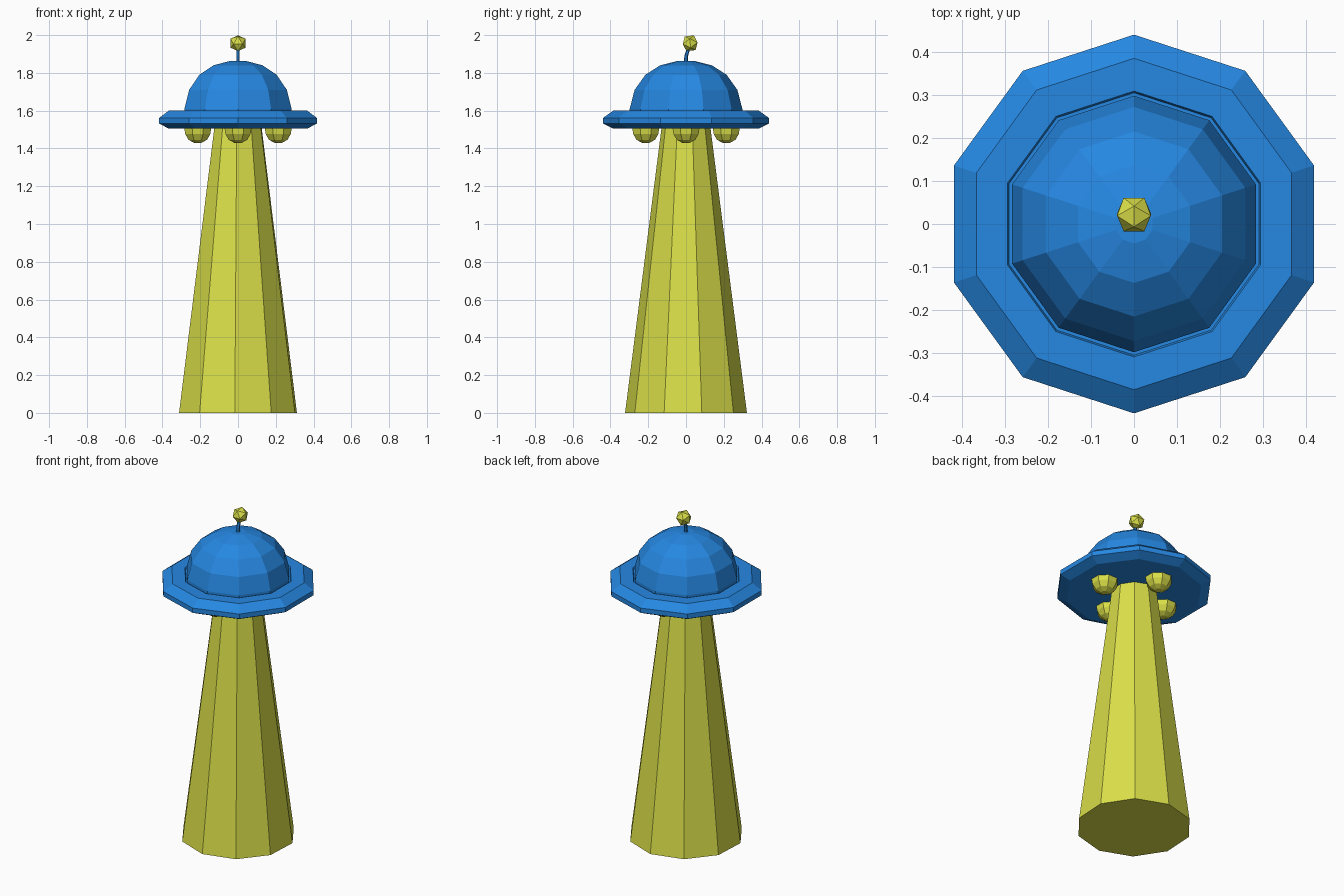
import bpy, bmesh, math
from mathutils import Matrix

if "Cube" in bpy.data.objects:
    bpy.data.objects.remove(bpy.data.objects["Cube"])


def material(name, rgb):
    m = bpy.data.materials.new(name)
    m.diffuse_color = (*rgb, 1)
    m.use_nodes = True
    m.node_tree.nodes["Principled BSDF"].inputs["Base Color"].default_value = m.diffuse_color
    return m


BLUE = material("saucer blue", (0.019, 0.245, 0.76))
YELLOW = material("light yellow", (0.70, 0.74, 0.065))


def finish(name, bm, mat):
    bmesh.ops.recalc_face_normals(bm, faces=bm.faces)
    me = bpy.data.meshes.new(name)
    bm.to_mesh(me)
    bm.free()
    me.materials.append(mat)
    ob = bpy.data.objects.new(name, me)
    bpy.context.collection.objects.link(ob)
    return ob


def lathe(name, profile, sides, mat, turn=0.0, at=(0, 0)):
    """Stack of rings (radius, z[, y shift]), closed at both ends; first corner at -y plus turn."""
    bm = bmesh.new()
    rings = []
    for r, z, *dy in profile:
        ring = []
        for i in range(sides):
            a = math.tau * i / sides + math.radians(turn)
            ring.append(bm.verts.new((at[0] + r * math.sin(a),
                                      at[1] - r * math.cos(a) + (dy[0] if dy else 0), z)))
        rings.append(ring)
    for lo, hi in zip(rings, rings[1:]):
        for i in range(sides):
            j = (i + 1) % sides
            bm.faces.new((lo[i], lo[j], hi[j], hi[i]))
    bm.faces.new(rings[0])
    bm.faces.new(rings[-1])
    return finish(name, bm, mat)


# Saucer disc with a narrow groove, and the dome rising out of it
lathe("saucer_body", [
    (0.385, 1.505), (0.44, 1.532), (0.44, 1.561), (0.385, 1.60),
    (0.309, 1.60), (0.305, 1.588), (0.298, 1.588),
    (0.298, 1.61), (0.272, 1.71), (0.215, 1.79), (0.137, 1.84), (0.045, 1.863)],
    10, BLUE)

# Light beam
lathe("light_beam", [(0.323, 0), (0.13, 1.507)], 10, YELLOW, turn=-3)

# Four lamps under the disc
for i in range(4):
    a = math.tau * i / 4
    lathe(f"lamp_{i + 1}",
          [(0.022, 1.43), (0.053, 1.446), (0.072, 1.476), (0.077, 1.508)],
          8, YELLOW, turn=22.5, at=(0.213 * math.sin(a), 0.213 * math.cos(a)))

# Bent antenna and its ball
lathe("antenna_stem", [(0.010, 1.855, 0), (0.010, 1.89, 0.001), (0.010, 1.925, 0.012)],
      6, BLUE)
bm = bmesh.new()
bmesh.ops.create_icosphere(
    bm, subdivisions=1, radius=0.046,
    matrix=Matrix.Translation((0, 0.022, 1.957))
    @ Matrix.Rotation(math.radians(-25), 4, 'X')
    @ Matrix.Rotation(math.radians(-90), 4, 'Z'))
finish("antenna_ball", bm, YELLOW)
